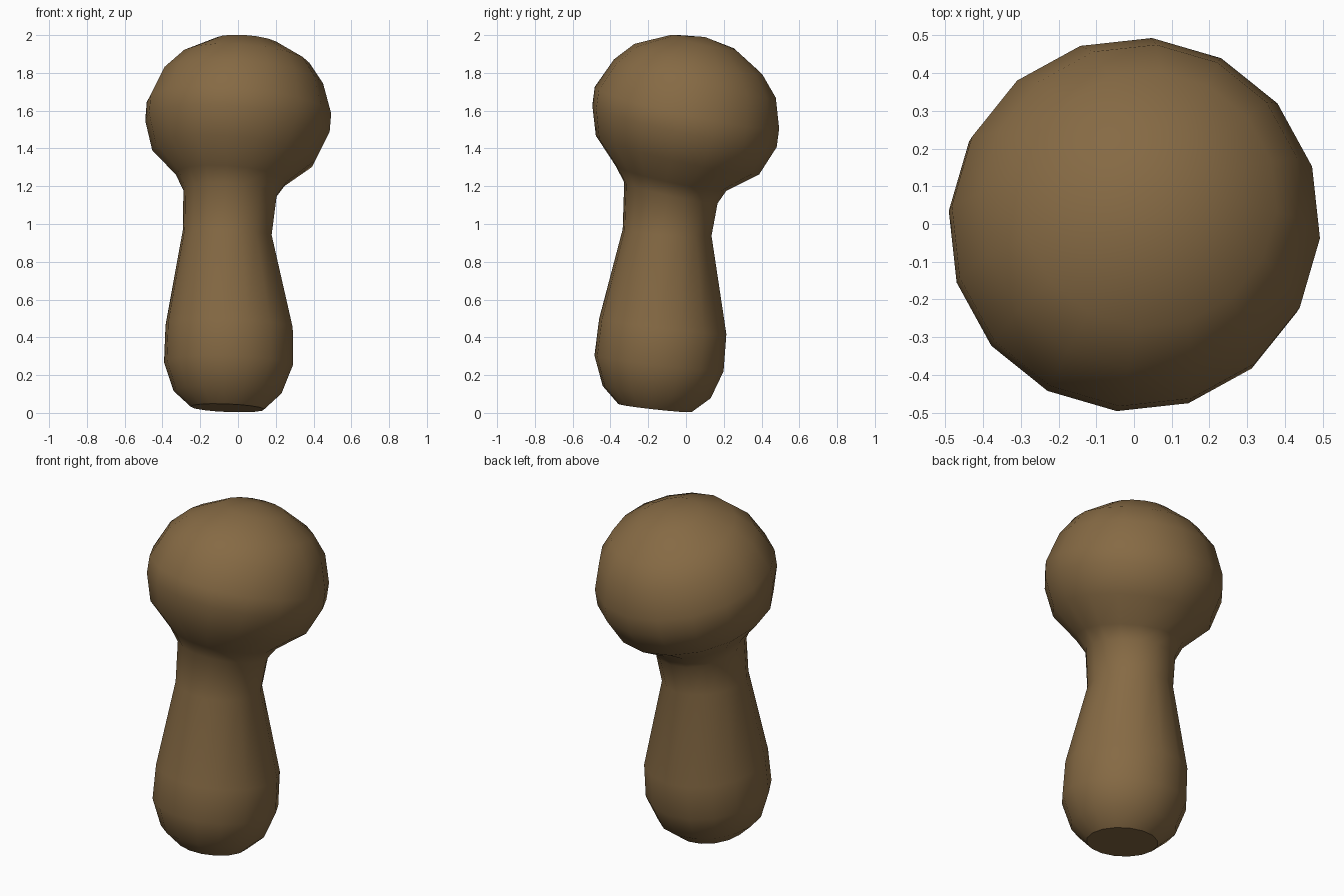
import bpy, bmesh, math

if "Cube" in bpy.data.objects:
    bpy.data.objects.remove(bpy.data.objects["Cube"])

SIDES = 16
PHASE = math.radians(-5)

brown = bpy.data.materials.new("mushroom_brown")
brown.diffuse_color = (0.238, 0.144, 0.058, 1)
brown.use_nodes = True
brown.node_tree.nodes["Principled BSDF"].inputs["Base Color"].default_value = brown.diffuse_color

# Tilted cross-sections: centre x, y, z, radius, slope along x, slope along y
RINGS = [
    (-0.055, -0.165, 0.026, 0.195, -0.04, -0.11),   # flat base
    (-0.055, -0.155, 0.110, 0.287, -0.03, -0.11),
    (-0.050, -0.143, 0.262, 0.343, -0.03, -0.12),   # bulbous foot
    (-0.047, -0.123, 0.458, 0.338, -0.03, -0.12),
    (-0.057, -0.100, 0.955, 0.236, -0.06, -0.07),   # narrow neck
    (-0.042, -0.080, 1.165, 0.248, -0.07, -0.22),
    (-0.035, -0.080, 1.243, 0.295, -0.08, -0.22),   # underside of cap
    (-0.022, -0.045, 1.365, 0.434, -0.08, -0.23),
    (-0.003, -0.008, 1.518, 0.490, -0.08, -0.22),   # widest part of cap
    (0.005, 0.005, 1.615, 0.490, -0.08, -0.22),
    (0.022, 0.047, 1.770, 0.430, -0.08, -0.23),
    (0.040, 0.065, 1.873, 0.340, -0.08, -0.23),
    (0.047, 0.090, 1.962, 0.172, -0.08, -0.22),
]
CROWN = (0.05, 0.10, 1.99)


def add_ring(bm, cx, cy, cz, r, sx, sy):
    ring = []
    for i in range(SIDES):
        a = PHASE + 2 * math.pi * i / SIDES
        x, y = r * math.cos(a), r * math.sin(a)
        ring.append(bm.verts.new((cx + x, cy + y, cz + sx * x + sy * y)))
    return ring


# Loft the stem and cap as one continuous skin
bm = bmesh.new()
rings = [add_ring(bm, *r) for r in RINGS]
for low, high in zip(rings, rings[1:]):
    for i in range(SIDES):
        j = (i + 1) % SIDES
        bm.faces.new((low[i], low[j], high[j], high[i]))

# Rounded crown
tip = bm.verts.new(CROWN)
for i in range(SIDES):
    bm.faces.new((rings[-1][i], rings[-1][(i + 1) % SIDES], tip))
for f in bm.faces:
    f.smooth = True

# Flat cut base with a hard rim
base = bm.faces.new(rings[0][::-1])
for e in base.edges:
    e.smooth = False
bmesh.ops.recalc_face_normals(bm, faces=bm.faces)

mesh = bpy.data.meshes.new("mushroom")
bm.to_mesh(mesh)
bm.free()
mesh.materials.append(brown)
bpy.context.collection.objects.link(bpy.data.objects.new("mushroom", mesh))
